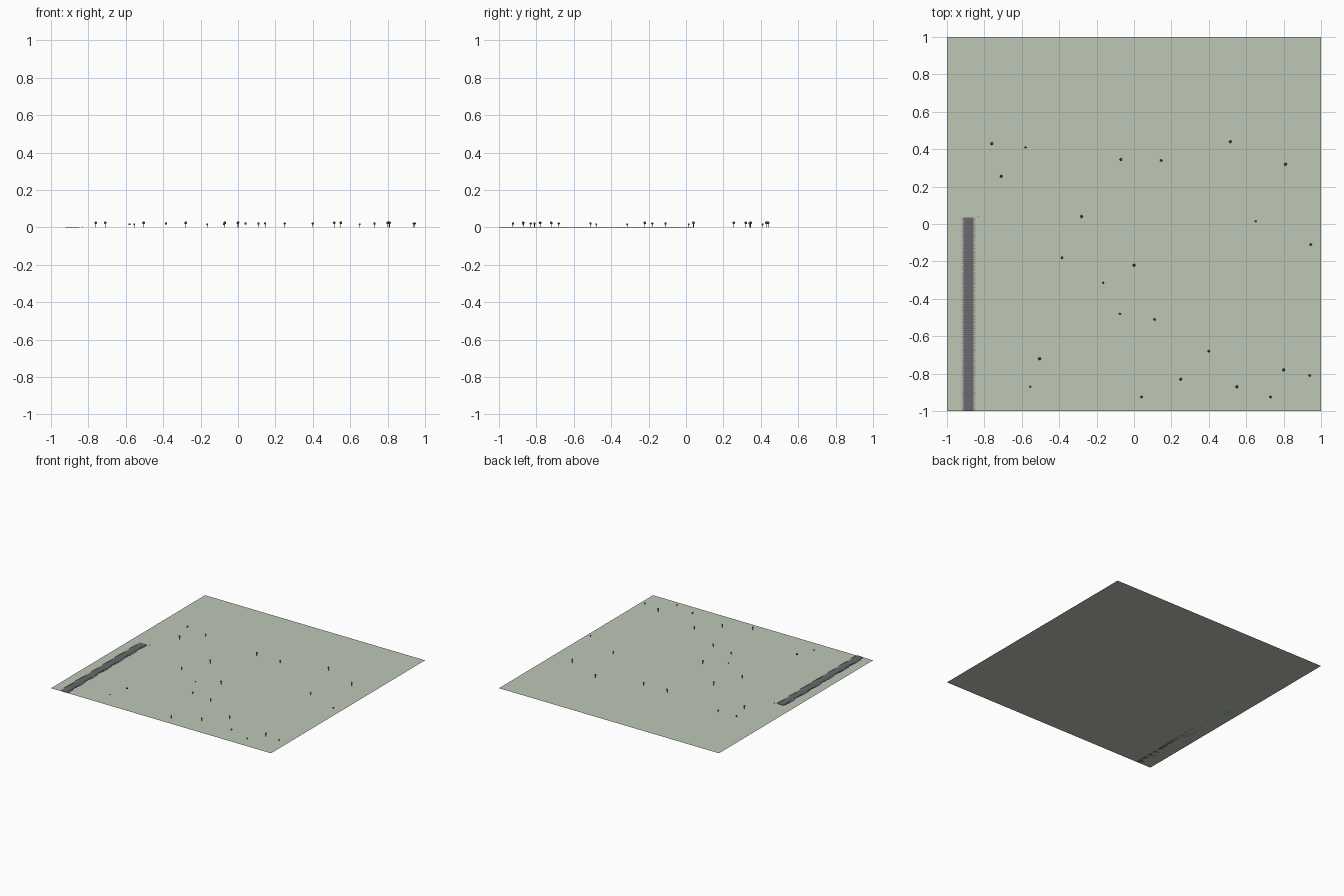
import bpy

cube = bpy.data.objects.get("Cube")
if cube:
    bpy.data.objects.remove(cube, do_unlink=True)


def material(name, rgb):
    m = bpy.data.materials.new(name)
    m.use_nodes = True
    colour = (*rgb, 1)
    m.diffuse_color = colour
    m.node_tree.nodes["Principled BSDF"].inputs["Base Color"].default_value = colour
    return m


GRASS = material("pale grass", (0.51, 0.57, 0.47))
TRACK = material("dark gravel", (0.145, 0.14, 0.15))
SLEEPER = material("grey sleeper", (0.27, 0.29, 0.26))
LEAF = material("leaf green", (0.13, 0.18, 0.10))
BARK = material("dark bark", (0.07, 0.06, 0.05))


def finish(name, mat):
    ob = bpy.context.object
    ob.name = name
    ob.data.materials.append(mat)
    return ob


def box(name, centre, size, mat):
    bpy.ops.mesh.primitive_cube_add(size=1, location=centre)
    ob = bpy.context.object
    ob.scale = size
    return finish(name, mat)


# Ground sheet
bpy.ops.mesh.primitive_plane_add(size=2)
finish("ground", GRASS)

# Railway: gravel strip over a row of repeated sleepers
TRACK_X, START, END = -0.885, -1.0, 0.035
box("track_bed", (TRACK_X, (START + END) / 2, 0.0015),
    (0.052, END - START, 0.003), TRACK)
PITCH = 0.0115
sleepers = box("sleepers", (TRACK_X, START + PITCH / 2, 0.001),
               (0.074, PITCH / 2, 0.002), SLEEPER)
row = sleepers.modifiers.new("row", 'ARRAY')
row.count = int((END - START) / PITCH)
row.use_relative_offset = True
row.relative_offset_displace = (0, 2, 0)

# Small marker beside the end of the track
box("track_marker", (-0.83, 0.04, 0.003), (0.004, 0.004, 0.006), BARK)


def tree(index, x, y, size):
    """Round crown on a thin trunk."""
    crown_z, radius = 0.025 * size, 0.0075 * size
    bpy.ops.mesh.primitive_cylinder_add(
        vertices=6, radius=0.0016 * size, depth=crown_z,
        location=(x, y, crown_z / 2))
    finish(f"tree_trunk_{index}", BARK)
    bpy.ops.mesh.primitive_ico_sphere_add(
        subdivisions=2, radius=radius, location=(x, y, crown_z))
    finish(f"tree_crown_{index}", LEAF)


# Scattered trees, grouped by size
groups = {
    1.0: [(-.76, .43), (-.71, .255), (-.07, .345), (.515, .44), (.81, .32),
          (-.28, .04), (0, -.22), (-.505, -.72), (.55, -.87), (.8, -.78)],
    0.85: [(.145, .34), (.945, -.11), (-.385, -.18), (.11, -.51), (.4, -.68),
           (.04, -.925), (.25, -.83), (.94, -.81), (.73, -.925)],
    0.68: [(-.58, .41), (.65, .015), (-.165, -.315), (-.075, -.48),
           (-.555, -.87)],
}
count = 0
for size, spots in groups.items():
    for x, y in spots:
        count += 1
        tree(count, x, y, size)
